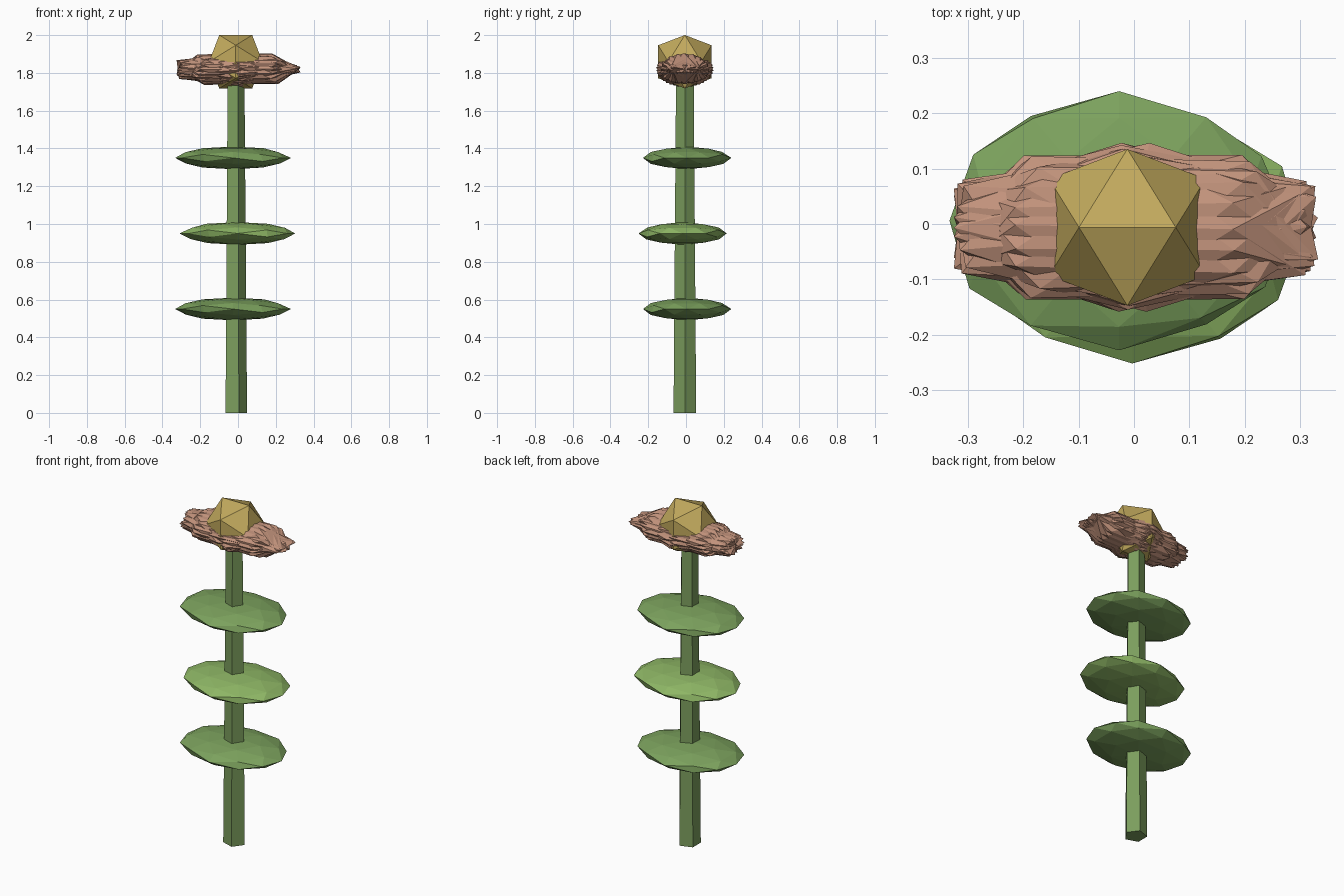
import bpy, bmesh, math, random
from mathutils import Vector, Matrix

if "Cube" in bpy.data.objects:
    bpy.data.objects.remove(bpy.data.objects["Cube"])

random.seed(4)
AX, AY = -0.015, -0.006   # stem axis


def material(name, rgb):
    m = bpy.data.materials.new(name)
    m.diffuse_color = (*rgb, 1)
    m.use_nodes = True
    m.node_tree.nodes["Principled BSDF"].inputs["Base Color"].default_value = m.diffuse_color
    return m


def add_object(name, bm, mat, loc):
    bmesh.ops.recalc_face_normals(bm, faces=bm.faces)
    me = bpy.data.meshes.new(name)
    bm.to_mesh(me)
    bm.free()
    me.materials.append(mat)
    ob = bpy.data.objects.new(name, me)
    ob.location = loc
    bpy.context.collection.objects.link(ob)
    return ob


def icosahedron(bm, split=False):
    """Unit icosahedron with an edge on top, running along x."""
    t = (1 + math.sqrt(5)) / 2
    vs = []
    for a in (-1, 1):
        for b in (-1, 1):
            for co in ((a, 0, b * t), (0, a * t, b), (a * t, b, 0)):
                vs.append(bm.verts.new(Vector(co).normalized()))
    bmesh.ops.convex_hull(bm, input=vs)
    if split:
        bmesh.ops.subdivide_edges(bm, edges=bm.edges[:], cuts=1, use_grid_fill=True)
        for v in bm.verts:
            v.co.normalize()
    return vs


stem_green = material("stem_green", (0.20, 0.34, 0.11))
leaf_green = material("leaf_green", (0.20, 0.36, 0.11))
light_green = material("light_green", (0.27, 0.47, 0.13))
petal_pink = material("petal_pink", (0.54, 0.29, 0.20))
centre_gold = material("centre_gold", (0.54, 0.40, 0.11))

# Five-sided tapering stem, one corner facing +x
bm = bmesh.new()
bmesh.ops.create_cone(bm, cap_ends=True, segments=5, radius1=0.063, radius2=0.049,
                      depth=1.8)
bmesh.ops.rotate(bm, verts=bm.verts, matrix=Matrix.Rotation(-math.pi / 2, 3, 'Z'))
add_object("stem", bm, stem_green, (AX, AY, 0.9))

# Flat leaf pads, the middle one turned half round
for i, z in enumerate((0.55, 0.95, 1.35)):
    random.seed(11)
    bm = bmesh.new()
    icosahedron(bm, split=True)
    for v in bm.verts:
        k = random.uniform(0.96, 1.04)
        v.co = Vector((v.co.x * 0.307 * k - 0.012, v.co.y * 0.225 * k + 0.012, v.co.z * 0.06))
    leaf = add_object(f"leaf_{i + 1}", bm, light_green if i == 1 else leaf_green, (AX, AY, z))
    leaf.rotation_euler.z = math.pi * (i % 2)

# Spiky petal ruff: icosahedra turned about the long axis, then flattened
random.seed(4)
bm = bmesh.new()
copies = 10
for i in range(copies):
    vs = icosahedron(bm)
    turn = (Matrix.Rotation(math.radians(random.uniform(-5, 5)), 3, 'Z')
            @ Matrix.Rotation(math.radians(random.uniform(-4, 4)), 3, 'Y')
            @ Matrix.Rotation(math.pi * i / copies, 3, 'X'))
    bmesh.ops.rotate(bm, verts=vs, matrix=turn)
for v in bm.verts:
    x, y, z = v.co
    if x > 0.7:            # right end narrows to a horizontal ridge
        z *= 0.4
    v.co = (max(-0.325, min(0.335, x * 0.375)), y * 0.153, z * 0.095)
add_object("petals", bm, petal_pink, (0, AY, 1.82))

# Flower centre
bm = bmesh.new()
icosahedron(bm)
bmesh.ops.scale(bm, vec=(0.166,) * 3, verts=bm.verts)
add_object("flower_centre", bm, centre_gold, (-0.012, AY, 1.859))
